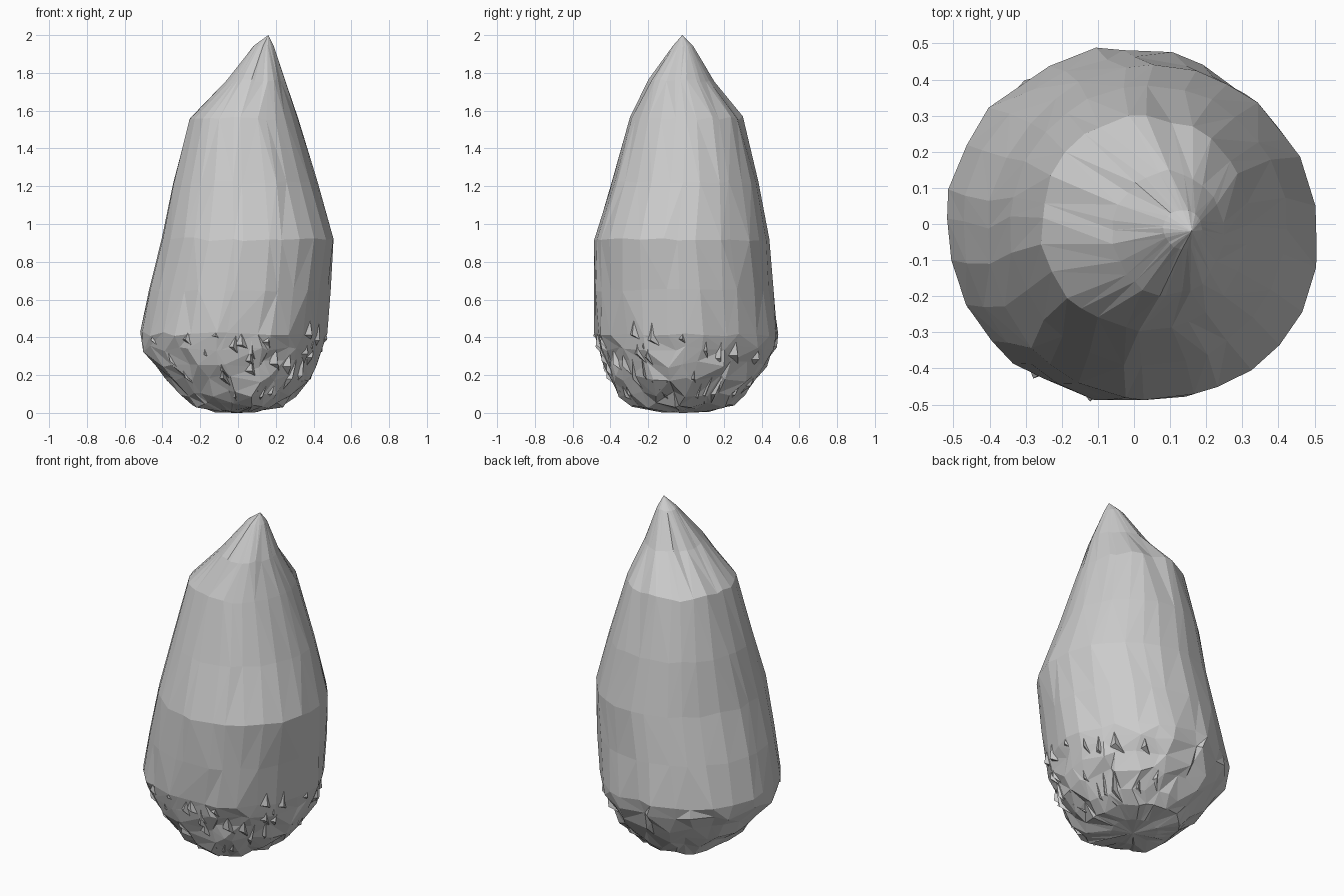
import bpy, bmesh, math, random
from mathutils import Vector

if "Cube" in bpy.data.objects:
    bpy.data.objects.remove(bpy.data.objects["Cube"])

random.seed(7)
SEG = 28

# Cross-sections: height, x min, x max, y min, y max, roughness
RINGS = [
    (1.94, 0.08, 0.19, -0.07, 0.04, 0.003),
    (1.76, -0.06, 0.25, -0.20, 0.15, 0.008),
    (1.56, -0.26, 0.32, -0.30, 0.30, 0.012),
    (1.22, -0.345, 0.425, -0.40, 0.39, 0.008),
    (0.92, -0.41, 0.515, -0.495, 0.44, 0.010),
    (0.65, -0.475, 0.49, -0.495, 0.465, 0.008),
    (0.42, -0.52, 0.47, -0.49, 0.49, 0.014),
    (0.34, -0.51, 0.45, -0.47, 0.48, 0.018),
    (0.26, -0.45, 0.42, -0.44, 0.44, 0.022),
    (0.18, -0.39, 0.38, -0.41, 0.39, 0.022),
    (0.10, -0.31, 0.31, -0.36, 0.32, 0.020),
    (0.04, -0.25, 0.24, -0.30, 0.26, 0.016),
    (0.012, -0.13, 0.12, -0.15, 0.13, 0.010),
]


def section(z):
    """Interpolated cross-section limits at a height."""
    for a, b in zip(RINGS, RINGS[1:]):
        if b[0] <= z <= a[0]:
            t = (a[0] - z) / (a[0] - b[0])
            return [p + (q - p) * t for p, q in zip(a[1:5], b[1:5])]
    return RINGS[-1][1:5]


def surface(angle, z, push=0.0):
    x0, x1, y0, y1 = section(z)
    c, s = math.cos(angle), math.sin(angle)
    return Vector(((x0 + x1) / 2 + c * ((x1 - x0) / 2 + push),
                   (y0 + y1) / 2 + s * ((y1 - y0) / 2 + push), z))


def finish(bm, name):
    bmesh.ops.recalc_face_normals(bm, faces=bm.faces)
    mesh = bpy.data.meshes.new(name)
    bm.to_mesh(mesh)
    bm.free()
    ob = bpy.data.objects.new(name, mesh)
    bpy.context.collection.objects.link(ob)
    return ob


# Main stone: irregular columns over a chipped rounded base
bm = bmesh.new()
columns = [(i + random.uniform(-0.28, 0.28)) * math.tau / SEG for i in range(SEG)]
loops = []
for z, x0, x1, y0, y1, rough in RINGS:
    loop = []
    chipped = z < 0.4
    for angle in columns:
        turn = random.uniform(-0.07, 0.07) if chipped else random.uniform(-0.02, 0.02)
        dz = random.uniform(-1, 1) * (min(rough, z * 0.8) if z < 1.5 else rough)
        push = random.uniform(-rough, rough * 0.35)
        x = (x0 + x1) / 2 + math.cos(angle + turn) * ((x1 - x0) / 2 + push)
        y = (y0 + y1) / 2 + math.sin(angle + turn) * ((y1 - y0) / 2 + push)
        loop.append(bm.verts.new((x, y, z + dz)))
    loops.append(loop)
tip = bm.verts.new((0.16, -0.02, 2.0))
foot = bm.verts.new((0, -0.01, 0.0))
for i in range(SEG):
    j = (i + 1) % SEG
    bm.faces.new((tip, loops[0][i], loops[0][j]))
    bm.faces.new((foot, loops[-1][j], loops[-1][i]))
    for upper, lower in zip(loops, loops[1:]):
        a, b, c, d = upper[i], lower[i], lower[j], upper[j]
        if random.random() < 0.5:
            bm.faces.new((a, b, c))
            bm.faces.new((a, c, d))
        else:
            bm.faces.new((a, b, d))
            bm.faces.new((b, c, d))
finish(bm, "pointed_stone")

# Small sharp flakes lying against the base, mostly on the front and right
bm = bmesh.new()
for k in range(44):
    angle = random.uniform(-2.6, 0.7) if k < 32 else random.uniform(0, math.tau)
    z = random.uniform(0.08, 0.42)
    w = random.uniform(0.05, 0.12)
    top = min(z + random.uniform(0.06, 0.16), 0.6)
    low = max(z - random.uniform(0.03, 0.07), 0.03)
    pts = [surface(angle - w, z, -0.025), surface(angle + w, low, -0.025),
           surface(angle + random.uniform(-0.05, 0.05), top, -0.02),
           surface(angle, z, random.uniform(0.004, 0.016))]
    v = [bm.verts.new(p) for p in pts]
    for f in ((0, 1, 3), (1, 2, 3), (2, 0, 3), (0, 2, 1)):
        bm.faces.new([v[n] for n in f])
finish(bm, "base_flakes")
